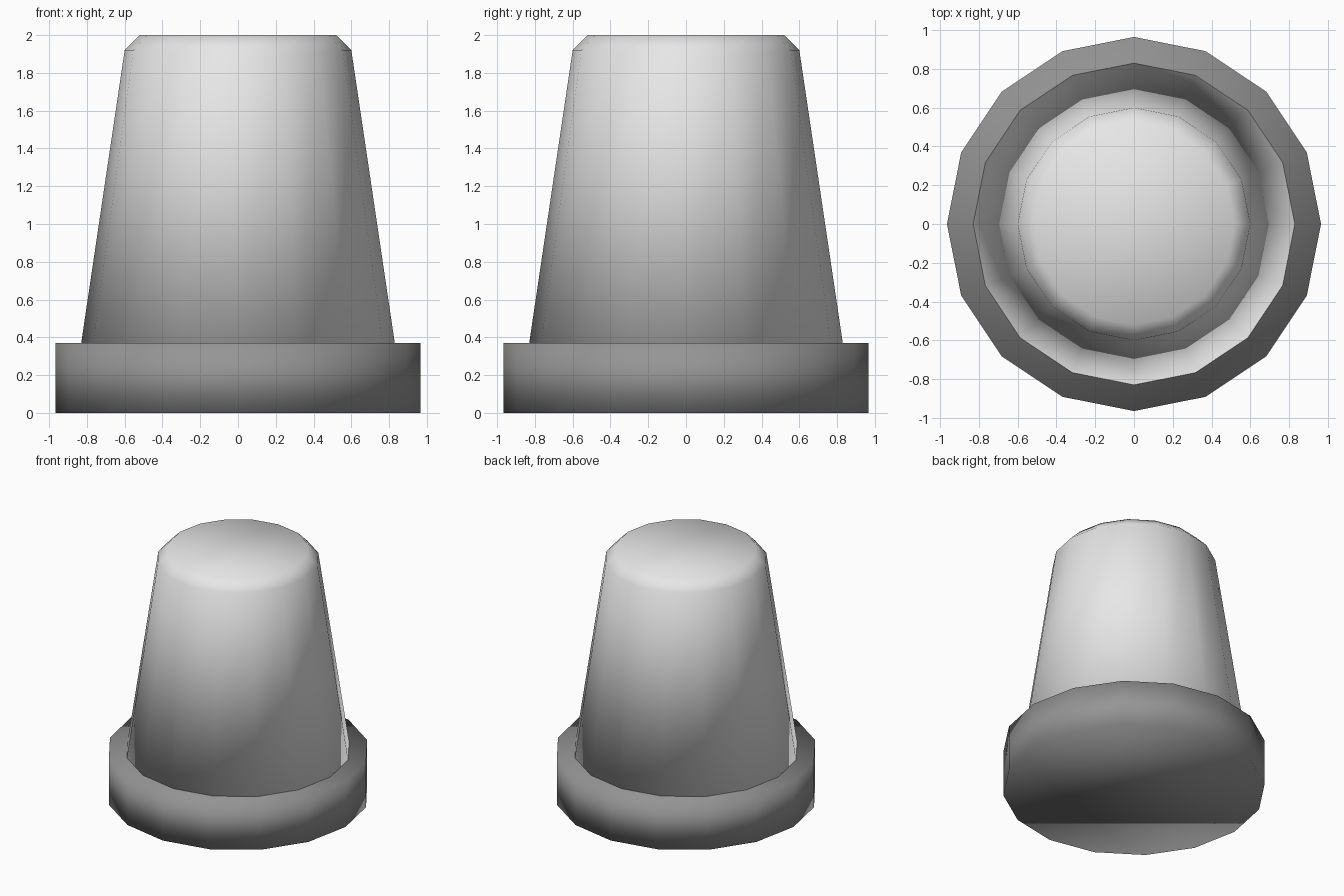
import bpy, bmesh
from math import cos, sin, tau

SIDES = 16

cube = bpy.data.objects.get("Cube")
if cube:
    bpy.data.objects.remove(cube, do_unlink=True)


def make_material(name, value):
    mat = bpy.data.materials.new(name)
    mat.use_nodes = True
    colour = (value, value, value, 1)
    mat.diffuse_color = colour
    mat.node_tree.nodes["Principled BSDF"].inputs["Base Color"].default_value = colour
    return mat


def lathe(name, profile, mat):
    """Closed, smooth-shaded solid of stacked rings with flat caps."""
    bm = bmesh.new()
    rings = [[bm.verts.new((r * cos(tau * i / SIDES), r * sin(tau * i / SIDES), z))
              for i in range(SIDES)] for r, z in profile]
    for low, high in zip(rings, rings[1:]):
        for i in range(SIDES):
            j = (i + 1) % SIDES
            bm.faces.new((low[i], low[j], high[j], high[i]))
    bm.faces.new(rings[0][::-1])
    bm.faces.new(rings[-1])
    for face in bm.faces:
        face.smooth = True
    mesh = bpy.data.meshes.new(name)
    bm.to_mesh(mesh)
    bm.free()
    mesh.materials.append(mat)
    obj = bpy.data.objects.new(name, mesh)
    bpy.context.collection.objects.link(obj)
    return obj


light_grey = make_material("light grey", 0.8)
dark_grey = make_material("dark grey", 0.3)

# Wide round foot
lathe("base", [(0.965, 0), (0.965, 0.37)], dark_grey)

# Tapered body with a chamfered top
lathe("body", [(0.83, 0.37), (0.6, 1.92), (0.52, 2.0)], light_grey)
